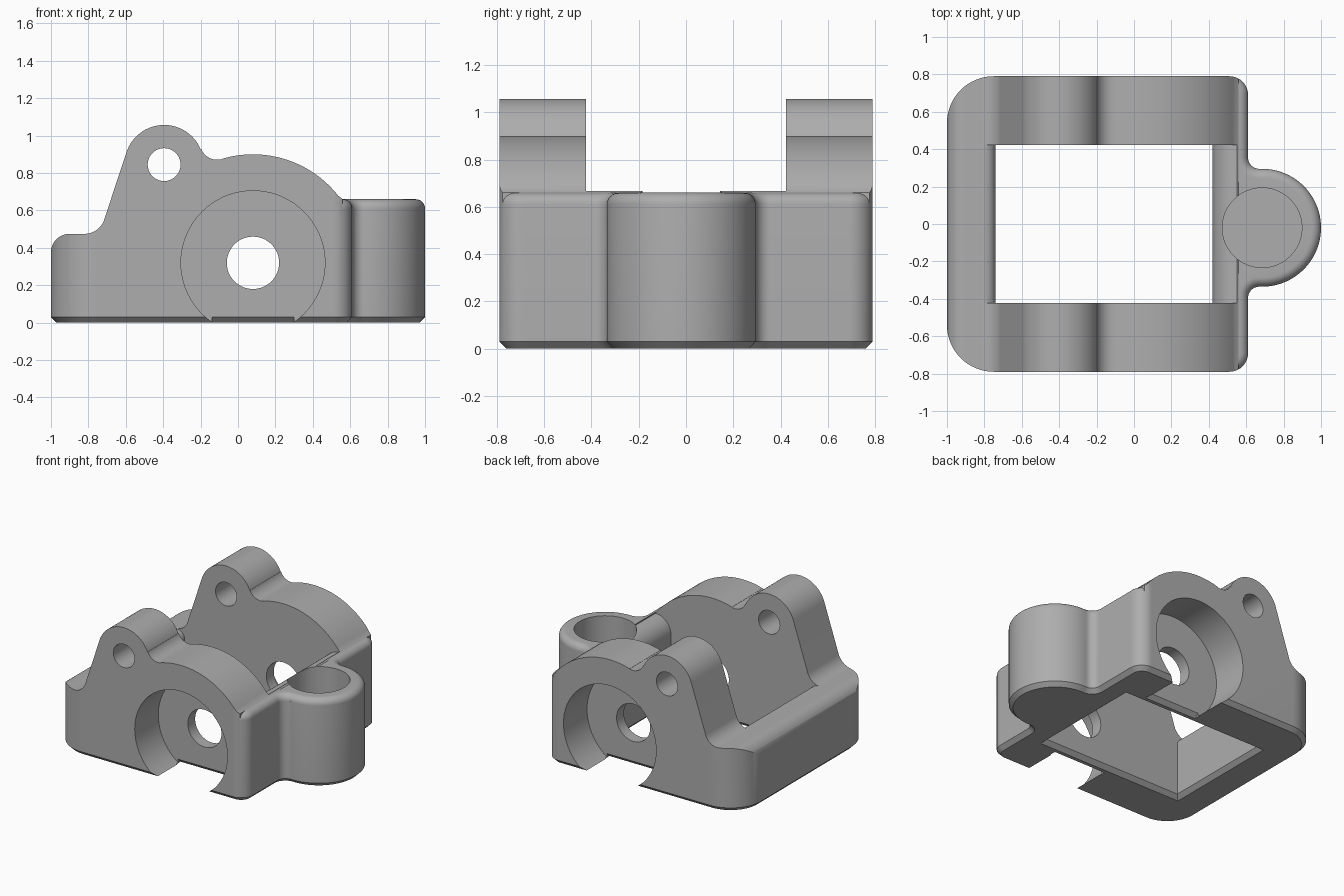
import bpy, bmesh
from math import sin, cos, radians, pi

cube = bpy.data.objects.get("Cube")
if cube:
    bpy.data.objects.remove(cube, do_unlink=True)

grey = bpy.data.materials.new("plain grey")
grey.use_nodes = True
colour = (0.42, 0.42, 0.42, 1)
grey.diffuse_color = colour
grey.node_tree.nodes["Principled BSDF"].inputs["Base Color"].default_value = colour


def arc(cx, cy, r, a0, a1, n=16):
    angles = [radians(a0 + (a1 - a0) * i / n) for i in range(n + 1)]
    return [(cx + r * cos(a), cy + r * sin(a)) for a in angles]


def loft(name, rings):
    """Closed solid through rings that share one point count."""
    bm = bmesh.new()
    loops = [[bm.verts.new(p) for p in ring] for ring in rings]
    n = len(loops[0])
    for low, high in zip(loops, loops[1:]):
        for i in range(n):
            j = (i + 1) % n
            bm.faces.new((low[i], low[j], high[j], high[i]))
    bm.faces.new(loops[0][::-1])
    bm.faces.new(loops[-1])
    bmesh.ops.recalc_face_normals(bm, faces=bm.faces)
    mesh = bpy.data.meshes.new(name)
    bm.to_mesh(mesh)
    bm.free()
    mesh.materials.append(grey)
    ob = bpy.data.objects.new(name, mesh)
    bpy.context.collection.objects.link(ob)
    return ob


def stack(name, layers):
    """Solid from (outline, height) layers."""
    return loft(name, [[(x, y, z) for x, y in pts] for pts, z in layers])


def across(name, pts, y0, y1):
    """Side profile extruded along y."""
    return loft(name, [[(x, y, z) for x, z in pts] for y in (y0, y1)])


def combine(target, tool, operation):
    mod = target.modifiers.new(tool.name, 'BOOLEAN')
    mod.object, mod.operation, mod.solver = tool, operation, 'EXACT'
    bpy.context.view_layer.objects.active = target
    bpy.ops.object.modifier_apply(modifier=mod.name)
    bpy.data.objects.remove(tool, do_unlink=True)


def outline(d=0):
    """Plan of the body with its round boss, inset by d."""
    return (arc(-.75, -.54, .25 - d, 180, 270)
            + arc(.51, -.69, .1 - d, 270, 360)
            + arc(.67, -.395, .06 + d, 180, 87.7)
            + arc(.685, -.02, .315 - d, -92.3, 92.3, 48)
            + arc(.67, .355, .06 + d, -87.7, -180)
            + arc(.51, .69, .1 - d, 0, 90)
            + arc(-.75, .54, .25 - d, 90, 180))


def rect(x0, x1, y):
    return [(x0, -y), (x1, -y), (x1, y), (x0, y)]


# Side walls with hinge lugs: plan trimmed by the side profile
body = stack("bracket_body", [(outline(.03), 0), (outline(), .03), (outline(), 1.2)])
profile = ([(-1.001, -.1)]
           + arc(-.9, .374, .101, 180, 90)
           + arc(-.82, .585, .11, -90, -18)
           + arc(-.395, .845, .212, 162, 22.6, 32)
           + arc(-.111, .963, .092, 202.6, 286.5)
           + arc(.08, .32, .58, 106.5, 38, 32)
           + [(.56, .66), (.56, -.1)])
combine(body, across("side_profile", profile, -1, 1), 'INTERSECT')

# End wall and boss with a rounded top rim
r = .05
rim = [(outline(r - r * cos(a)), .66 - r + r * sin(a))
       for a in (i * pi / 16 for i in range(9))]
end = stack("end_wall", [(outline(.03), 0), (outline(), .03)] + rim)
combine(end, stack("end_trim", [(rect(.5, 1.2, 1), -.1), (rect(.5, 1.2, 1), 1)]), 'INTERSECT')
combine(body, end, 'UNION')

# Central window with rounded top edges and a chamfered bottom edge
window = ([(-.74, -.1)] + arc(-.8, .415, .06, 0, 90, 8) + [(-.8, 1.3), (.55, 1.3)]
          + arc(.55, .53, .13, 90, 180, 12) + [(.42, -.1)])
combine(body, across("window", window, -.423, .423), 'DIFFERENCE')
combine(body, stack("window_chamfer", [(rect(-.78, .46, .463), -.01),
                                       (rect(-.73, .41, .413), .04)]), 'DIFFERENCE')

# Bearing recesses, open at the bottom, with a chamfered floor edge
for side in (-1, 1):
    combine(body, across("recess", arc(.08, .32, .385, 0, 355, 71), side * .9, side * .51),
            'DIFFERENCE')
    wedge = [(side * .53, -.01), (side * .47, -.01), (side * .53, .05)]
    combine(body, loft("recess_chamfer", [[(x, y, z) for y, z in wedge] for x in (-.14, .3)]),
            'DIFFERENCE')

# Shaft hole, hinge pin hole and the blind socket in the boss
combine(body, across("shaft_hole", arc(.08, .32, .14, 0, 352.5, 47), -1, 1), 'DIFFERENCE')
combine(body, across("pin_hole", arc(-.395, .845, .088, 0, 350, 35), -1, 1), 'DIFFERENCE')
socket = arc(.685, -.02, .213, 0, 352.5, 47)
combine(body, stack("boss_socket", [(socket, .1), (socket, 1)]), 'DIFFERENCE')

bpy.ops.object.select_all(action='DESELECT')
body.select_set(True)
bpy.context.view_layer.objects.active = body
bpy.ops.object.shade_smooth_by_angle(angle=radians(30))
